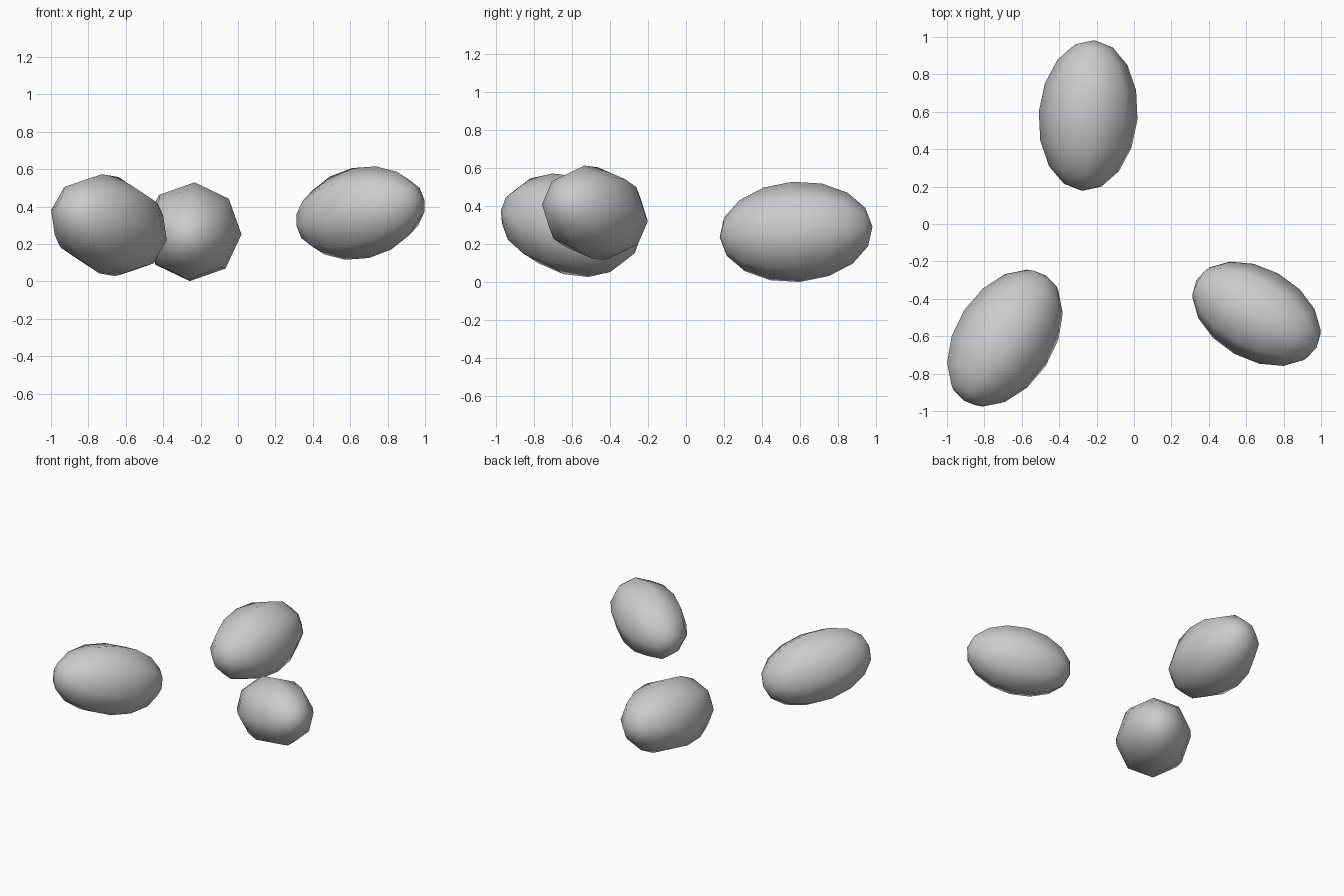
import bpy
from math import radians
from mathutils import Vector, Matrix

cube = bpy.data.objects.get("Cube")
if cube:
    bpy.data.objects.remove(cube, do_unlink=True)

# One plain grey stone material
grey = bpy.data.materials.new("stone_grey")
grey.use_nodes = True
colour = (0.6, 0.6, 0.6, 1.0)
grey.diffuse_color = colour
grey.node_tree.nodes["Principled BSDF"].inputs["Base Color"].default_value = colour


def pebble(name, centre, axis, radius, half_length, roll):
    """Low-poly ellipsoid with its poles along the given axis."""
    bpy.ops.mesh.primitive_uv_sphere_add(segments=8, ring_count=8, radius=1)
    obj = bpy.context.object
    obj.name = name
    turn = Vector(axis).to_track_quat('Z', 'Y').to_matrix().to_4x4()
    obj.matrix_world = (Matrix.Translation(centre) @ turn
                        @ Matrix.Rotation(radians(roll), 4, 'Z')
                        @ Matrix.Diagonal((radius, radius, half_length, 1)))
    obj.data.materials.append(grey)
    bpy.ops.object.shade_smooth()


# Three scattered pebbles
pebble("back_pebble", (-0.245, 0.58, 0.265), (0.08, 1, 0.07), 0.265, 0.405, 3)
pebble("right_pebble", (-0.69, -0.61, 0.30), (0.53, 0.81, -0.22), 0.265, 0.41, 5)
pebble("left_pebble", (0.655, -0.48, 0.365), (0.857, -0.478, 0.19), 0.245, 0.375, 2)
